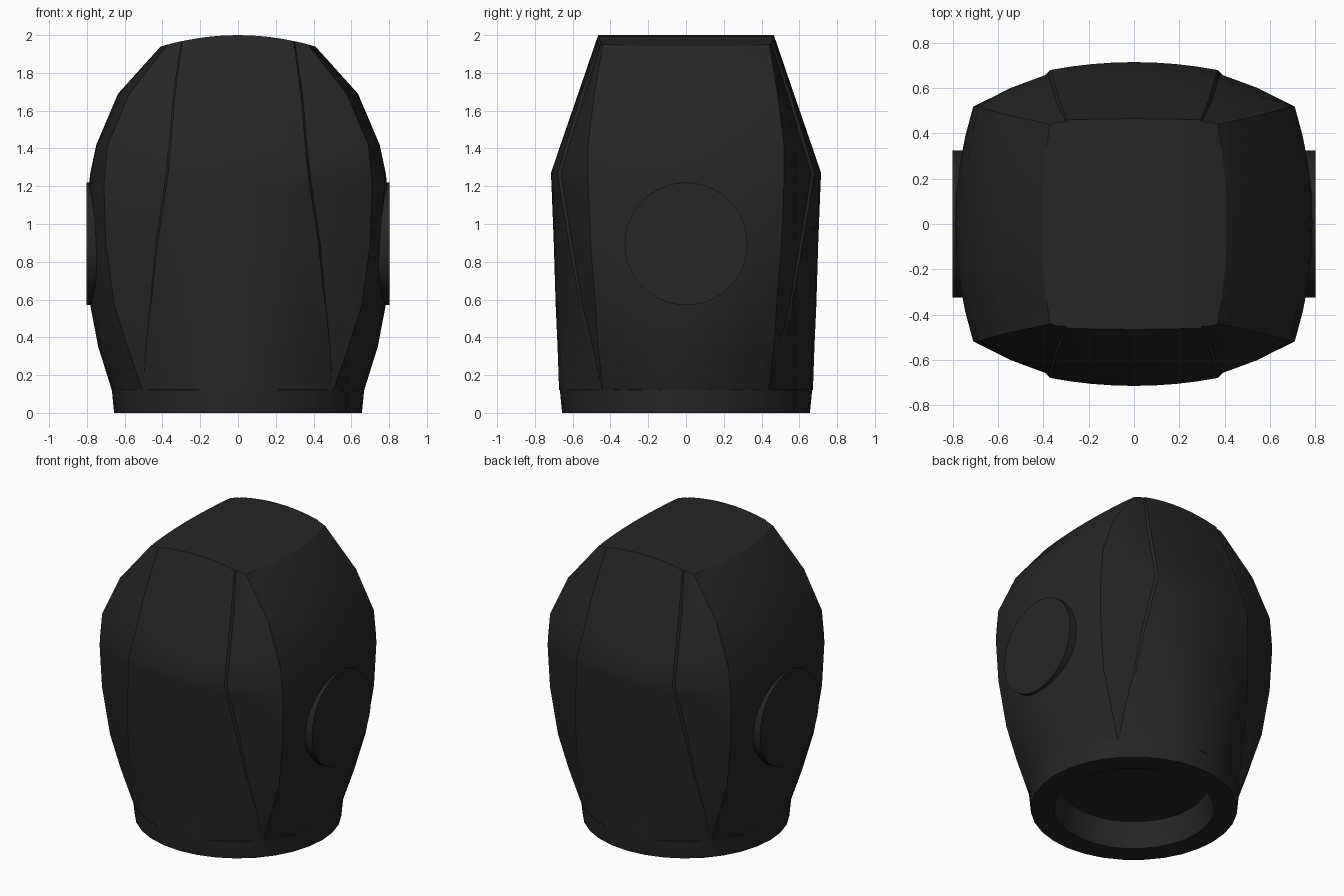
import bpy, bmesh, math

default = bpy.data.objects.get("Cube")
if default:
    bpy.data.objects.remove(default, do_unlink=True)

# One dark colour for everything
dark = bpy.data.materials.new("charcoal black")
dark.use_nodes = True
colour = (0.019, 0.019, 0.02, 1)
dark.diffuse_color = colour
dark.node_tree.nodes["Principled BSDF"].inputs["Base Color"].default_value = colour


def finish(name, bm, angle=24):
    """Turn a bmesh into a shaded, coloured object."""
    bmesh.ops.recalc_face_normals(bm, faces=bm.faces)
    mesh = bpy.data.meshes.new(name)
    bm.to_mesh(mesh)
    bm.free()
    mesh.materials.append(dark)
    obj = bpy.data.objects.new(name, mesh)
    bpy.context.collection.objects.link(obj)
    bpy.ops.object.select_all(action="DESELECT")
    obj.select_set(True)
    bpy.context.view_layer.objects.active = obj
    bpy.ops.object.shade_smooth_by_angle(angle=math.radians(angle))
    return obj


# Shell sections: height, front depth, front panel corner (x, y),
# side panel corner (x, y), side width
SECTIONS = [
    (.12, .672, .50, .445, .505, .44, .668),
    (.35, .68, .485, .50, .585, .465, .74),
    (.57, .69, .46, .56, .655, .48, .782),
    (.9, .70, .425, .62, .70, .505, .79),
    (1.2, .712, .38, .67, .71, .518, .79),
    (1.27, .715, .37, .68, .705, .518, .782),
    (1.42, .664, .355, .635, .69, .518, .75),
    (1.69, .571, .332, .554, .575, .485, .635),
    (2.0, .465, .295, .46, .37, .44, .41),
]
STEPS = 4


def quarter(z, depth, ax, ay, bx, by, width):
    """Outline from front centre to side centre."""
    front = [(ax * t, -depth + (depth - ay) * t * t)
             for t in (i / STEPS for i in range(STEPS + 1))]
    # The front panel stands slightly proud of the corner strip
    fade = min(1, (z - .12) / .8) * (1 if z < 1.9 else .5)
    cx, cy = ax + .01 * fade, ay - .018 * fade
    bulge = .01 * fade
    strip = [(cx, -cy), ((cx + bx) / 2 + bulge / 2, -(cy + by) / 2 - bulge)]
    side = [(width + (bx - width) * t * t, -by * t)
            for t in (1 - i / STEPS for i in range(STEPS + 1))]
    return front + strip + side


def full_ring(q):
    half = q + [(x, -y) for x, y in q[-2::-1]]
    return half + [(-x, y) for x, y in half[-2:0:-1]]


# Shell: lofted sections closed by an arched top
bm = bmesh.new()
rings = []
for section in SECTIONS:
    z = section[0]
    points = full_ring(quarter(*section))
    is_top = section is SECTIONS[-1]
    rings.append([bm.verts.new((x, y, z - .36 * x * x if is_top else z))
                  for x, y in points])
count = len(rings[0])
for low, high in zip(rings, rings[1:]):
    for i in range(count):
        j = (i + 1) % count
        bm.faces.new((low[i], low[j], high[j], high[i]))
top, half = rings[-1], count // 2
corner = STEPS + 3
for i in range(corner):
    bm.faces.new((top[i], top[i + 1], top[half - i - 1], top[half - i]))
    bm.faces.new((top[-i], top[half + i], top[half + i + 1], top[-i - 1]))
bm.faces.new(top[corner:half - corner + 1])
bm.faces.new(top[half + corner:count - corner + 1])
finish("shell", bm)

# Neck ring with a shallow tapered recess underneath
bm = bmesh.new()
profile = [(.6, .14), (.668, .122), (.656, 0), (.51, 0), (.465, .17), (0, .17)]
verts = [bm.verts.new((r, 0, z)) for r, z in profile]
edges = [bm.edges.new(pair) for pair in zip(verts, verts[1:])]
bmesh.ops.spin(bm, geom=verts + edges, cent=(0, 0, 0), axis=(0, 0, 1),
               angle=math.tau, steps=32)
bmesh.ops.remove_doubles(bm, verts=bm.verts, dist=.0005)
finish("neck_ring", bm)

# Round side caps
for name, sign in (("left_side_cap", 1), ("right_side_cap", -1)):
    bm = bmesh.new()
    bmesh.ops.create_cone(bm, cap_ends=True, segments=40,
                          radius1=.325, radius2=.325, depth=.1)
    for v in bm.verts:
        x, y, z = v.co
        v.co = (sign * (z + .752), y, x + .895)
    finish(name, bm)
